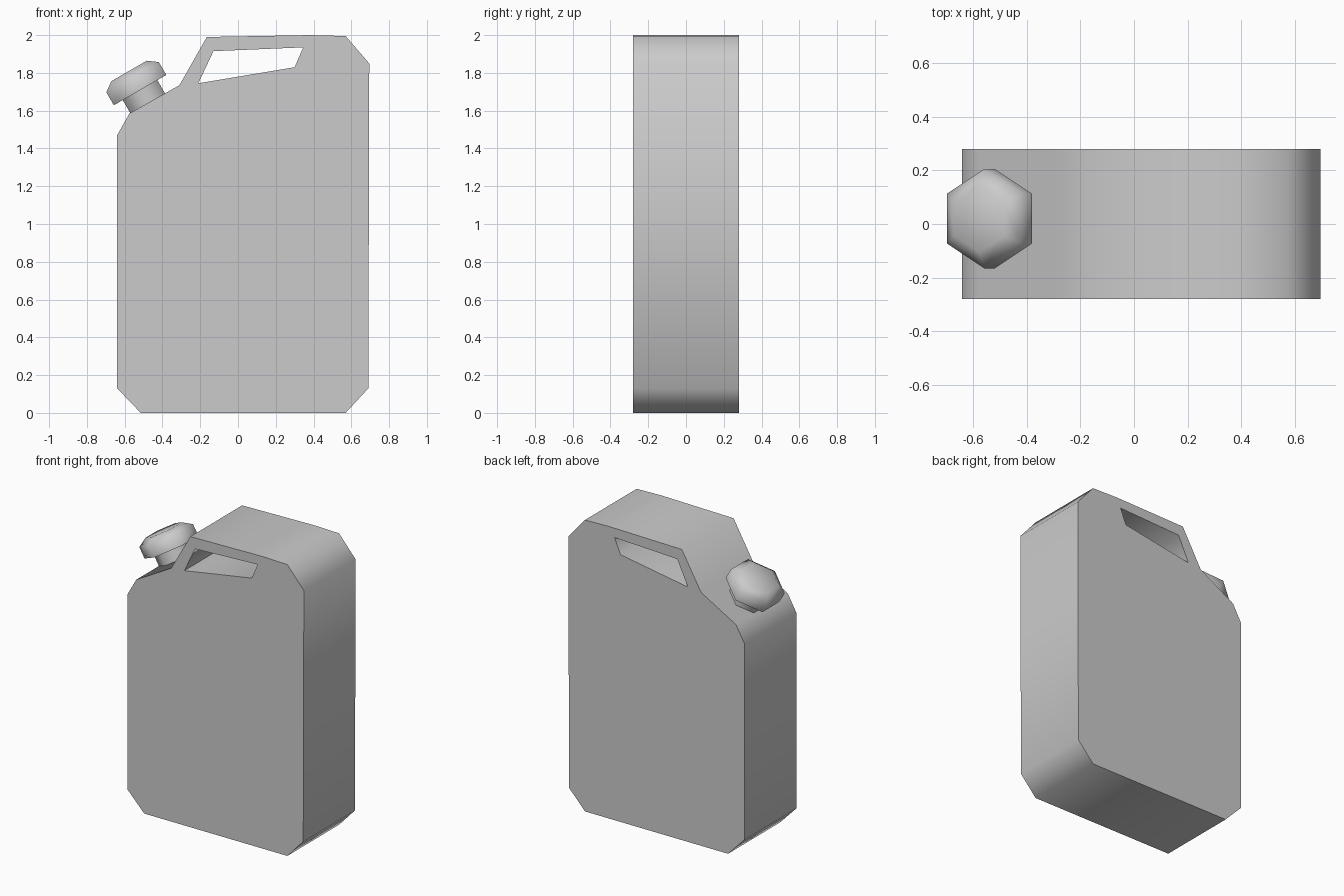
import bpy, bmesh, math
from mathutils import Matrix, Vector

cube = bpy.data.objects.get("Cube")
if cube:
    bpy.data.objects.remove(cube, do_unlink=True)

GREY = (0.6, 0.6, 0.6, 1)
grey = bpy.data.materials.new("grey plastic")
grey.use_nodes = True
grey.diffuse_color = GREY
grey.node_tree.nodes["Principled BSDF"].inputs["Base Color"].default_value = GREY


def finish(bm, name, angle):
    """Turn a bmesh into a smooth-shaded object with sharp edges kept."""
    bmesh.ops.recalc_face_normals(bm, faces=bm.faces)
    mesh = bpy.data.meshes.new(name)
    bm.to_mesh(mesh)
    bm.free()
    mesh.materials.append(grey)
    obj = bpy.data.objects.new(name, mesh)
    bpy.context.collection.objects.link(obj)
    bpy.ops.object.select_all(action="DESELECT")
    obj.select_set(True)
    bpy.context.view_layer.objects.active = obj
    bpy.ops.object.shade_smooth_by_angle(angle=math.radians(angle))
    return obj


# Can body: outline with a handle opening, extruded front to back
HALF_DEPTH = 0.28
outline = [(-0.64, 0.13), (-0.515, 0), (0.57, 0), (0.69, 0.13), (0.695, 1.85),
           (0.57, 1.995), (0.38, 2), (-0.165, 1.99), (-0.31, 1.735),
           (-0.575, 1.585), (-0.64, 1.47)]
opening = [(-0.21, 1.745), (0.3, 1.83), (0.345, 1.935), (-0.13, 1.915)]

bm = bmesh.new()
for loop in (outline, opening):
    verts = [bm.verts.new((x, -HALF_DEPTH, z)) for x, z in loop]
    for a, b in zip(verts, verts[1:] + verts[:1]):
        bm.edges.new((a, b))
bmesh.ops.triangle_fill(bm, edges=bm.edges[:], use_beauty=True, normal=(0, -1, 0))
extruded = bmesh.ops.extrude_face_region(bm, geom=bm.faces[:], use_keep_orig=True)
moved = [g for g in extruded["geom"] if isinstance(g, bmesh.types.BMVert)]
bmesh.ops.translate(bm, verts=moved, vec=(0, 2 * HALF_DEPTH, 0))
finish(bm, "can_body", 65)


# Spout parts: six-sided turned shapes on a tilted axis
SPOUT = Matrix.Translation((-0.477, 0.02, 1.637)) @ Matrix.Rotation(math.radians(-30), 4, "Y")


def hex_stack(name, rings, angle):
    """Stack hexagons given as (radius, height) and close both ends."""
    bm = bmesh.new()
    loops = []
    for radius, height in rings:
        corners = [math.radians(30 + 60 * i) for i in range(6)]
        loops.append([bm.verts.new(SPOUT @ Vector((radius * math.cos(t), radius * math.sin(t), height)))
                      for t in corners])
    for low, high in zip(loops, loops[1:]):
        for i in range(6):
            j = (i + 1) % 6
            bm.faces.new((low[i], low[j], high[j], high[i]))
    bm.faces.new(loops[0])
    bm.faces.new(loops[-1])
    return finish(bm, name, angle)


hex_stack("spout_neck", [(0.122, -0.03), (0.122, 0.09)], 65)
cap = hex_stack("screw_cap", [(0.185, 0.083), (0.185, 0.162), (0.125, 0.2)], 65)

# Keep the cap's upper rim crisp
sharp = cap.data.attributes["sharp_edge"].data
inverse = SPOUT.inverted()
for edge in cap.data.edges:
    if all(abs((inverse @ cap.data.vertices[v].co).z - 0.162) < 0.001 for v in edge.vertices):
        sharp[edge.index].value = True
